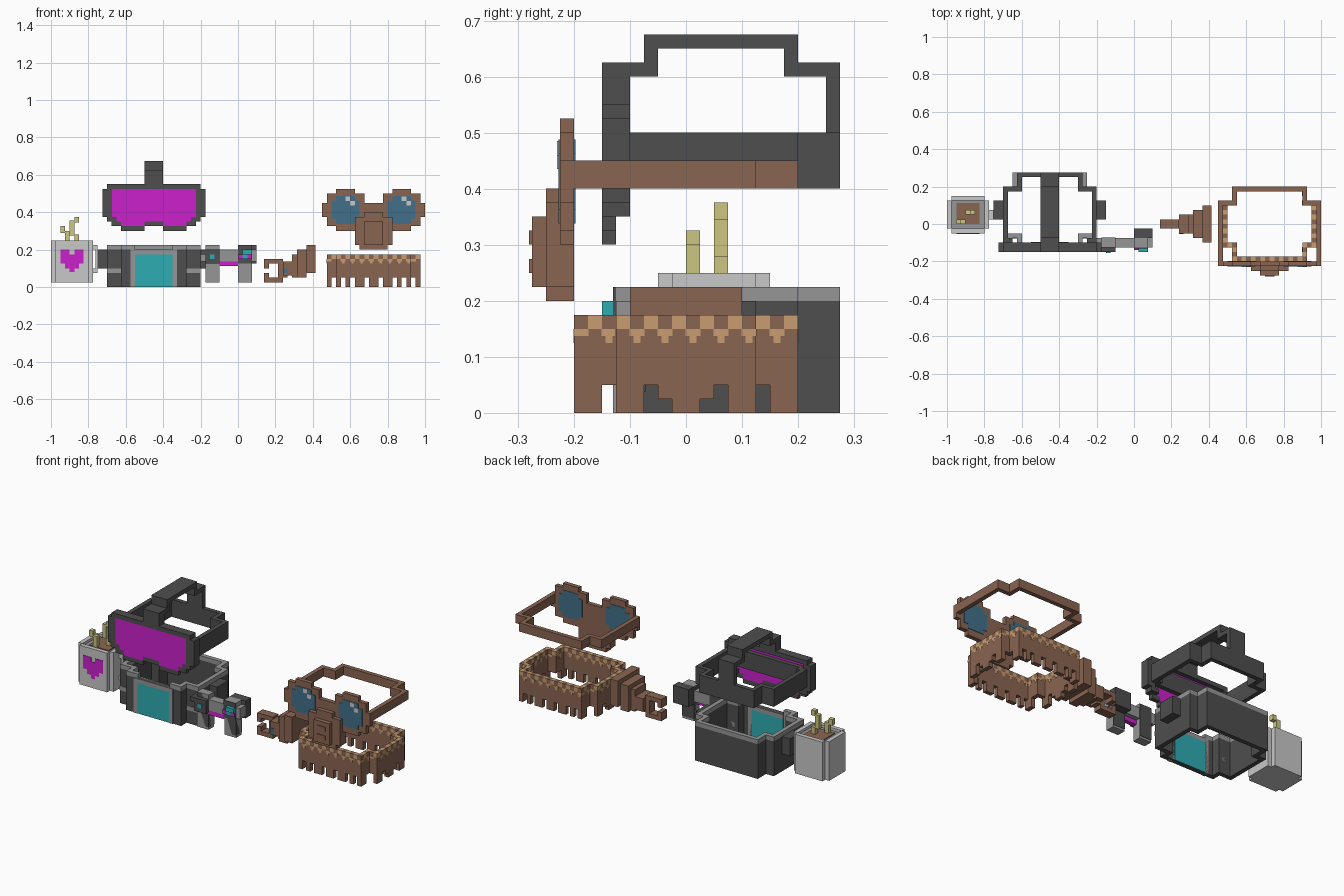
import bpy, bmesh
from mathutils import Matrix, Vector

if "Cube" in bpy.data.objects:
    bpy.data.objects.remove(bpy.data.objects["Cube"], do_unlink=True)

U = 0.025  # size of one block


def material(name, hexcode):
    rgb = [int(hexcode[i:i + 2], 16) / 255 for i in (0, 2, 4)]
    col = [c / 12.92 if c < 0.04 else ((c + 0.055) / 1.055) ** 2.4 for c in rgb] + [1]
    m = bpy.data.materials.new(name)
    m.use_nodes = True
    m.diffuse_color = col
    m.node_tree.nodes["Principled BSDF"].inputs["Base Color"].default_value = col
    return m


brown = material("brown leather", "8a6552")
dark = material("charcoal", "4e4e4e")
grey = material("mid grey", "969696")
pale = material("pale grey", "c8c8c8")
magenta = material("magenta", "cb21cb")
teal = material("teal", "2dacb2")
tan = material("tan stitching", "c89e70")
cream = material("cream steam", "cbc680")
blue = material("blue lens", "42708a")


class Part:
    """One object made of blocks, measured in units from a centre line."""

    def __init__(self, name, cx=0):
        self.name, self.cx, self.bm, self.mats = name, cx, bmesh.new(), []

    def slot(self, mat):
        if mat not in self.mats:
            self.mats.append(mat)
        return self.mats.index(mat)

    def box(self, mat, x, y, z):
        lo, hi = (Vector(p) for p in zip(x, y, z))
        mid = (lo + hi) / 2 + Vector((self.cx, 0, 0))
        mtx = Matrix.Translation(mid * U) @ Matrix.Diagonal([*((hi - lo) * U), 1])
        geo = bmesh.ops.create_cube(self.bm, size=1, matrix=mtx)
        for f in {f for v in geo["verts"] for f in v.link_faces}:
            f.material_index = self.slot(mat)

    def pair(self, mat, x, y, z):
        self.box(mat, x, y, z)
        self.box(mat, (-x[1], -x[0]), y, z)

    def ring(self, mat, plan, z):
        """Hollow wall following a stepped outline."""
        loops = [[self.bm.verts.new(((x + self.cx) * U, y * U, h * U))
                  for x, y in outline(*plan, t)] for t in (0, 1) for h in z]
        a, b, c, d = loops
        for p, q in ((a, b), (b, d), (d, c), (c, a)):
            for i in range(len(p)):
                j = (i + 1) % len(p)
                f = self.bm.faces.new((p[i], p[j], q[j], q[i]))
                f.material_index = self.slot(mat)

    def done(self):
        bmesh.ops.recalc_face_normals(self.bm, faces=self.bm.faces)
        me = bpy.data.meshes.new(self.name)
        self.bm.to_mesh(me)
        self.bm.free()
        for m in self.mats:
            me.materials.append(m)
        bpy.context.collection.objects.link(bpy.data.objects.new(self.name, me))


def outline(hx, y0, y1, front, back, t=0):
    """Rectangle with a square step cut from each corner, inset by t."""
    (fx, fy), (bx, by) = front, back
    half = [(hx - fx, y0), (hx - fx, y0 + fy), (hx, y0 + fy),
            (hx, y1 - by), (hx - bx, y1 - by), (hx - bx, y1)]
    sign = [1, 1, 1, -1, -1, -1]
    half = [(x - t, y + t * s) for (x, y), s in zip(half, sign)]
    return half + [(-x, y) for x, y in reversed(half)]


def cells(hx, y0, y1, front, back):
    """Unit cells that make up the wall of a stepped ring."""
    def inside(x, y, t):
        cut = front[0] if y < y0 + front[1] + t else back[0] if y > y1 - back[1] - t else 0
        return abs(x) < hx - t - cut and y0 + t < y < y1 - t
    for i in range(-hx, hx):
        for j in range(y0, y1):
            if inside(i + .5, j + .5, 0) and not inside(i + .5, j + .5, 1):
                yield i, j


# Mug with heart, drink and steam
mug = Part("mug", -35.5)
mug.box(pale, (-4.5, 4.5), (-1, 5), (1, 9))
mug.box(pale, (-3.5, 3.5), (-2, 6), (1, 9))
mug.pair(pale, (3.5, 4.5), (-1, 5), (9, 10))
for y in (-2, 5):
    mug.box(pale, (-3.5, 3.5), (y, y + 1), (9, 10))
mug.box(grey, (-3.5, 3.5), (-1, 5), (9, 9.4))
mug.box(brown, (-2.5, 2.5), (0, 4.5), (9, 9.6))
for z in (3, 8):
    mug.box(pale, (4.5, 5.4), (1, 3), (z, z + 1))
mug.box(pale, (5, 5.5), (1, 3), (3, 9))
heart = (-2.1, -1.9)
mug.pair(magenta, (.5, 2.5), heart, (7, 8))
for w, z0, z1 in ((2.5, 5, 7), (1.5, 4, 5), (.5, 3.2, 4)):
    mug.box(magenta, (-w, w), heart, (z0, z1))
mug.done()

steam = Part("steam", -35.5)
for x, y, z0, z1 in ((-1.5, 0, 9.6, 12), (-2.5, 0, 11.6, 13),
                     (.5, 2, 9.6, 11.2), (-.5, 2, 11, 14.2), (.5, 2, 13.8, 15)):
    steam.box(cream, (x, x + 1), (y, y + 1), (z0, z1))
steam.done()

# Vest: hollow stepped wall with grey trim and a teal front
vest = Part("vest", -18)
plan = (10, -5, 11, (3, 2), (2, 3))
vest.ring(dark, plan, (0, 8))
for i, j in cells(*plan):
    if j > -5 or abs(i + .5) > 4:
        vest.box(grey, (i, i + 1), (j, j + 1), (8, 9))
vest.box(teal, (-4, 4), (-5.1, -3.9), (0, 7))
vest.box(grey, (-4, 4), (-5.1, -3.9), (7, 8))
vest.pair(grey, (4, 5), (-5.2, -4), (0, 8))
vest.pair(grey, (7, 10), (-3.1, -2), (3, 4))
vest.pair(dark, (10, 12), (1, 5), (4, 8))
vest.done()

# Visor: magenta lens in a dark frame with head straps
visor = Part("visor", -18)
deep, thin = (-6, -4), (-6, -5)
visor.box(dark, (-10, 10), deep, (21, 22))
visor.pair(dark, (9, 11), deep, (15, 21))
visor.pair(dark, (8, 10), deep, (14, 15))
visor.pair(dark, (7, 9), thin, (13, 14))
visor.pair(dark, (2, 7), thin, (12, 13))
visor.box(dark, (-2, 2), thin, (13, 14))
visor.box(magenta, (-9, 9), thin, (15, 21))
visor.box(magenta, (-8, 8), thin, (14, 15))
visor.pair(magenta, (2, 7), thin, (13, 14))
visor.done()

strap = Part("visor_strap", -18)
strap.ring(dark, (10, -5, 11, (1, 1), (3, 3)), (16, 20))
for y, z in (((-6, -4), (22, 25)), ((-4, -2), (24, 25)), ((-3, -2), (25, 27)),
             ((-2, 7), (26, 27)), ((7, 8), (24, 27)), ((8, 11), (24, 25)),
             ((10, 11), (20, 24))):
    strap.box(dark, (-2, 2), y, z)
strap.done()

# Grey gauntlet with lit buttons
gauntlet = Part("gauntlet")
gauntlet.box(grey, (-8, 4), (-5, -3), (5.5, 8))
for x in (-7, 0):
    gauntlet.box(grey, (x, x + 3), (-5, -3), (1, 9))
    gauntlet.box(dark, (x, x + 3), (-5, -2.9), (1.5, 8.9))
gauntlet.box(dark, (0, 4), (-3, -1), (5, 9))
gauntlet.box(dark, (-8, -4), (-6, -4), (7, 8))
gauntlet.box(dark, (-7, -4), (-6, -5), (5, 8))
gauntlet.box(teal, (-6, -5), (-6.2, -5), (6, 7))
gauntlet.box(magenta, (-4, 0), (-5, -4), (4.5, 5.5))
gauntlet.box(dark, (0, 3), (-5.2, -5), (5, 9))
gauntlet.box(teal, (1, 3), (-6, -5), (7, 8))
for x in range(3):
    gauntlet.box(teal if x % 2 else magenta, (x, x + 1), (-5.6, -5), (6, 7))
gauntlet.done()

# Stepped brown arm ending in a claw
claw = Part("claw_arm", 5.6)
for x0, x1, w, z0, z1 in ((9, 11, 4, 3, 9), (7, 9, 3, 2, 8), (6, 7, 2, 2, 7), (4, 6, 2, 2.5, 5.5)):
    claw.box(brown, (x0, x1), (-w, w), (z0, z1))
claw.box(brown, (3, 5), (-1, 1), (2, 5))
for z in (1, 5):
    claw.box(brown, (0, 4), (-1, 1), (z, z + 1))
for z in (2, 4):
    claw.box(brown, (0, 1), (-1, 1), (z, z + 1))
claw.box(blue, (4, 5), (-2.1, -2), (3, 4))
claw.done()

# Fringed brown collar with tan stitching
collar = Part("collar", 29)
plan = (10, -8, 8, (2, 3), (2, 3))
collar.ring(brown, plan, (2, 6))
for i, j in cells(*plan):
    odd = (i + j) % 2
    collar.box(brown if odd else tan, (i, i + 1), (j, j + 1), (6, 7))
    if odd:
        for g, z in ((.04, (5.5, 6)), (-.25, (5, 5.5))):
            gx, gy = (g, .04) if abs(j + .5) > 7 else (.04, g)
            collar.box(tan, (i - gx, i + 1 + gx), (j - gy, j + 1 + gy), z)
for y in ((-5, -3), (-1, 1), (3, 5)):
    collar.pair(brown, (9, 10), y, (0, 2))
collar.pair(brown, (9, 10), (-2, 2), (1, 2))
for y in (-8, 7):
    wall = (y, y + 1)
    collar.box(brown, (-1, 1), wall, (0, 2))
    for x in ((2, 4), (5, 6)):
        collar.pair(brown, x, wall, (0, 2))
for y in ((-8, -6), (6, 8)):
    collar.pair(brown, (7, 8), y, (0, 2))
collar.done()

# Goggles: two round rims with blue lenses and a head band
goggles = Part("goggles", 29)
for k, w in enumerate((2, 4, 4, 5, 5, 5, 4, 4, 2)):
    goggles.pair(brown, (6 - w, 6 + w), (-9, -8), (12 + k, 13 + k))
for k, w in enumerate((2, 3, 3, 3, 3, 2)):
    goggles.pair(blue, (6 - w, 6 + w), (-9.1, -7.9), (13.5 + k, 14.5 + k))
for x in (-6, 6):
    for k in range(2):
        goggles.box(pale, (x + k, x + k + 1), (-9.2, -9), (18.4 - k, 19.4 - k))
goggles.ring(brown, (11, -9, 8, (0, 0), (3, 3)), (16, 18))
goggles.done()

# Breathing mask below the goggles
mask = Part("mask", 29)
for w, y, z0, z1 in ((3, -10, 8, 9), (4, -10, 9, 15), (2, -10, 15, 16), (2, -11, 9, 14)):
    mask.box(brown, (-w, w), (y, -8), (z0, z1))
mask.box(brown, (-2, 2), (-9, -8), (16, 17))
for z in (10, 12):
    mask.box(brown, (-1, 1), (-11.2, -11), (z, z + 1))
mask.done()
